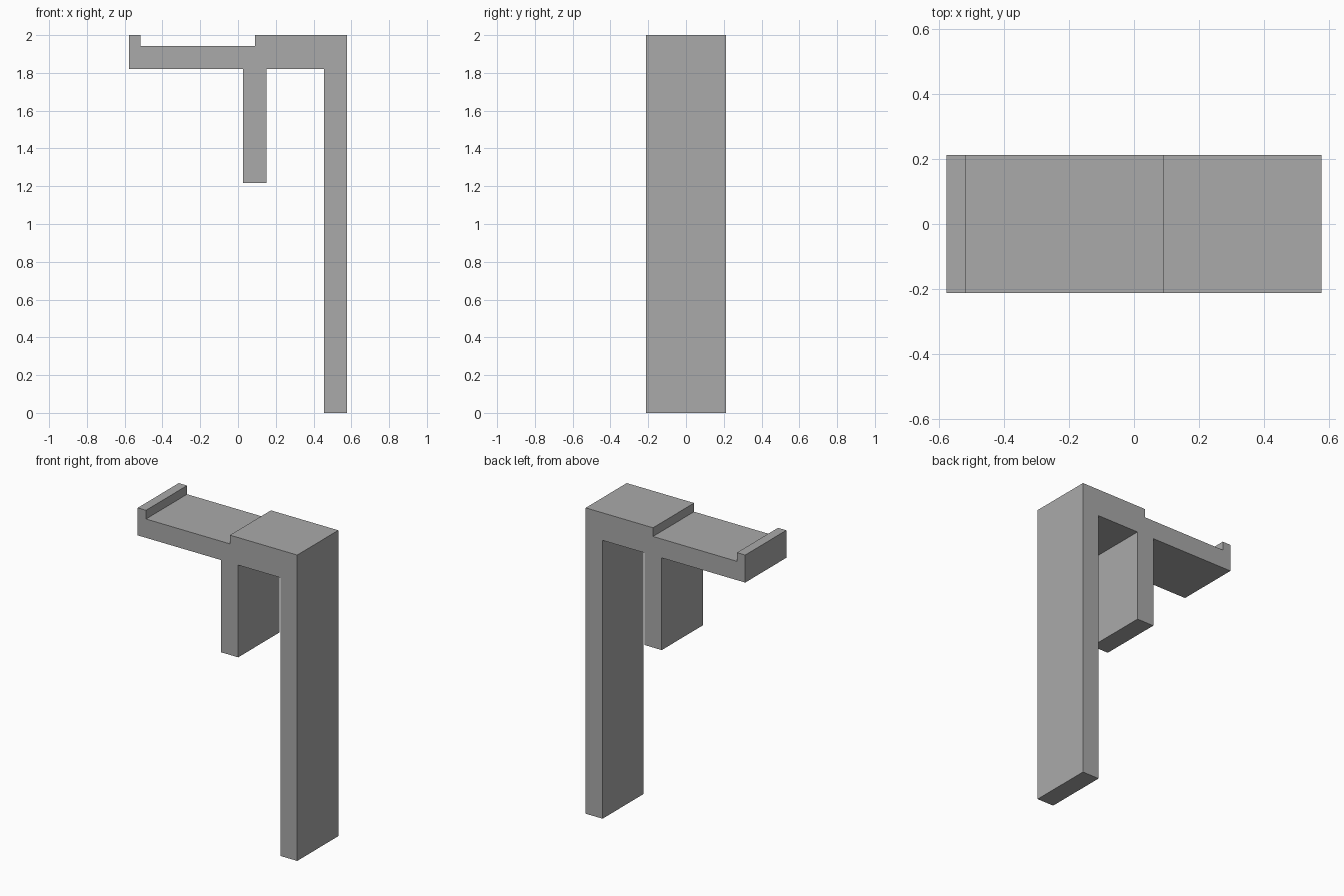
import bpy
import bmesh

cube = bpy.data.objects.get("Cube")
if cube:
    bpy.data.objects.remove(cube, do_unlink=True)

HALF_DEPTH = 0.212

# Plain grey material
grey = bpy.data.materials.new("plain_grey")
grey.use_nodes = True
colour = (0.4, 0.4, 0.4, 1)
grey.diffuse_color = colour
grey.node_tree.nodes["Principled BSDF"].inputs["Base Color"].default_value = colour

# Outline of the hook in x and z: tray with end lip, raised block, long leg, short leg
left, right = -0.577, 0.577
top, tray, underside = 2.0, 1.943, 1.82
profile = [
    (left, underside), (0.027, underside), (0.027, 1.217), (0.15, 1.217),
    (0.15, underside), (0.455, underside), (0.455, 0), (right, 0),
    (right, top), (0.09, top), (0.09, tray), (-0.517, tray),
    (-0.517, top), (left, top),
]

# Extrude the outline through the depth
bm = bmesh.new()
face = bm.faces.new([bm.verts.new((x, -HALF_DEPTH, z)) for x, z in profile])
result = bmesh.ops.extrude_face_region(bm, geom=[face], use_keep_orig=True)
moved = [g for g in result["geom"] if isinstance(g, bmesh.types.BMVert)]
bmesh.ops.translate(bm, verts=moved, vec=(0, 2 * HALF_DEPTH, 0))
bmesh.ops.recalc_face_normals(bm, faces=bm.faces)

mesh = bpy.data.meshes.new("hook_bracket")
bm.to_mesh(mesh)
bm.free()
mesh.materials.append(grey)
bpy.context.collection.objects.link(bpy.data.objects.new("hook_bracket", mesh))
